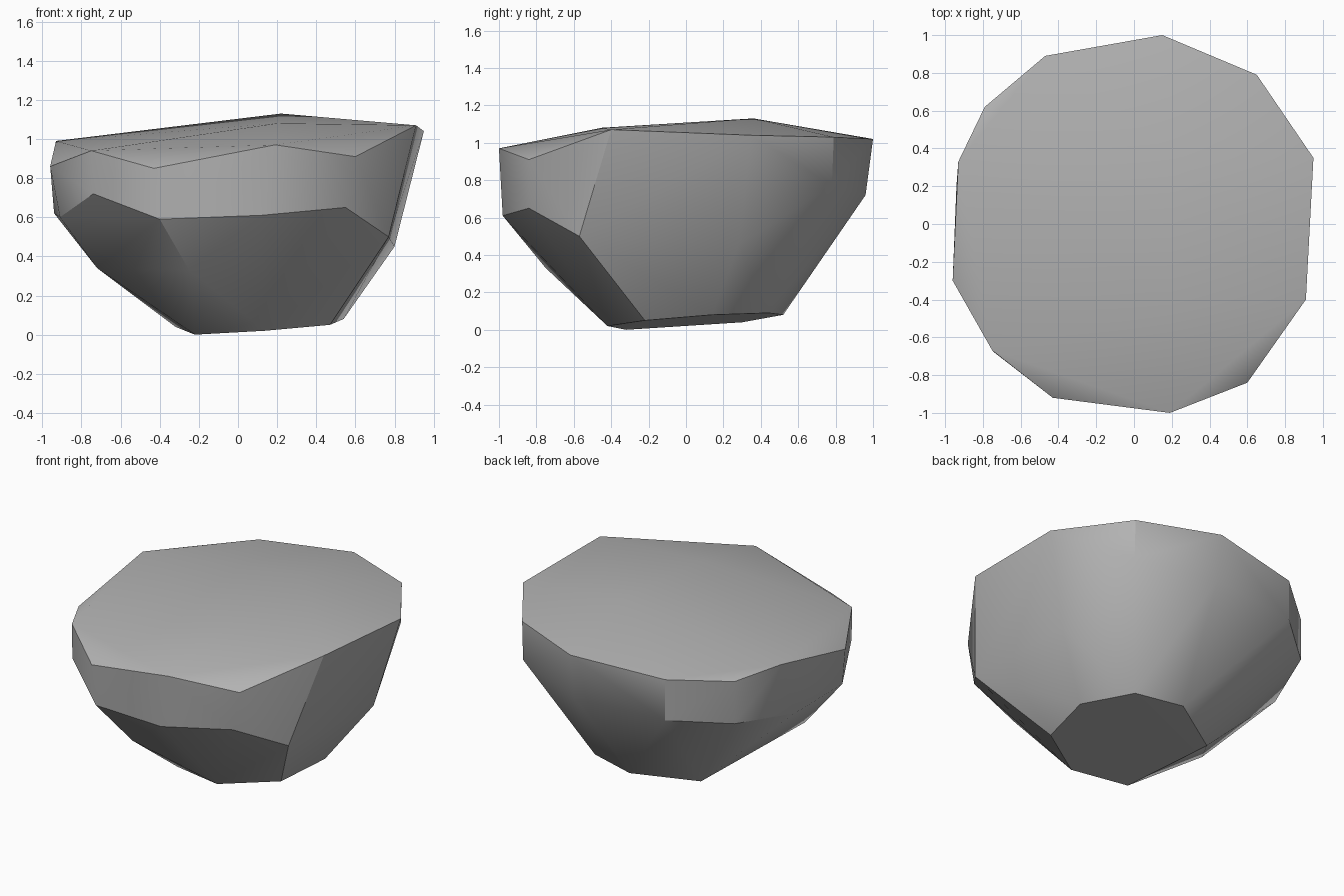
import bpy
import bmesh
import math
from mathutils import Vector

default_cube = bpy.data.objects.get("Cube")
if default_cube:
    bpy.data.objects.remove(default_cube, do_unlink=True)


def make_material(name, colour):
    material = bpy.data.materials.new(name)
    material.use_nodes = True
    material.diffuse_color = colour
    shader = next(node for node in material.node_tree.nodes
                  if node.type == 'BSDF_PRINCIPLED')
    shader.inputs["Base Color"].default_value = colour
    shader.inputs["Roughness"].default_value = 0.9
    return material


# Broad flat crown: outer rim, then two raised points inside it
rim = [(.15, 1, 1.02), (.65, .79, 1.03), (.95, .35, 1.04), (.91, -.4, 1.07),
       (.6, -.84, .91), (.19, -1, .97), (-.43, -.92, .85), (-.75, -.67, .94),
       (-.96, -.3, .86), (-.93, .33, .99), (-.79, .62, .95), (-.47, .89, .98)]
crown = [(.2, -.45, 1.08), (.22, .36, 1.13)]

# Uneven waist where the steep sides turn inwards
waist = [(.15, .96, .72), (.65, .78, .77), (.8, .28, .45), (.77, -.57, .5),
         (.55, -.84, .65), (.12, -.98, .61), (-.4, -.92, .59),
         (-.74, -.68, .72), (-.91, -.34, .6), (-.94, .2, .62),
         (-.79, .62, .67), (-.47, .89, .71)]
belly = [(-.25, -.75, .33), (-.72, -.22, .34)]

# Small tilted base
base = [(-.22, -.32, 0), (.14, -.42, .02), (.47, -.22, .05), (.54, .14, .08),
        (.36, .44, .09), (.05, .52, .08), (-.32, .3, .04)]


def build_boulder(name, rings, material):
    """Wrap the rings of corner points in one closed faceted skin."""
    bm = bmesh.new()
    for ring in rings:
        for corner in ring:
            bm.verts.new(Vector(corner))
    bmesh.ops.convex_hull(bm, input=list(bm.verts), use_existing_faces=False)
    unused = [vert for vert in bm.verts if not vert.link_faces]
    bmesh.ops.delete(bm, geom=unused, context='VERTS')
    bmesh.ops.recalc_face_normals(bm, faces=list(bm.faces))
    mesh = bpy.data.meshes.new(name)
    bm.to_mesh(mesh)
    bm.free()
    mesh.materials.append(material)
    boulder = bpy.data.objects.new(name, mesh)
    bpy.context.collection.objects.link(boulder)
    return boulder


stone_grey = make_material("stone_grey", (.45, .45, .45, 1))
boulder = build_boulder("boulder", [rim, crown, waist, belly, base], stone_grey)

# Soft facets with crisp main edges
bpy.ops.object.select_all(action='DESELECT')
boulder.select_set(True)
bpy.context.view_layer.objects.active = boulder
bpy.ops.object.shade_smooth_by_angle(angle=math.radians(30))
